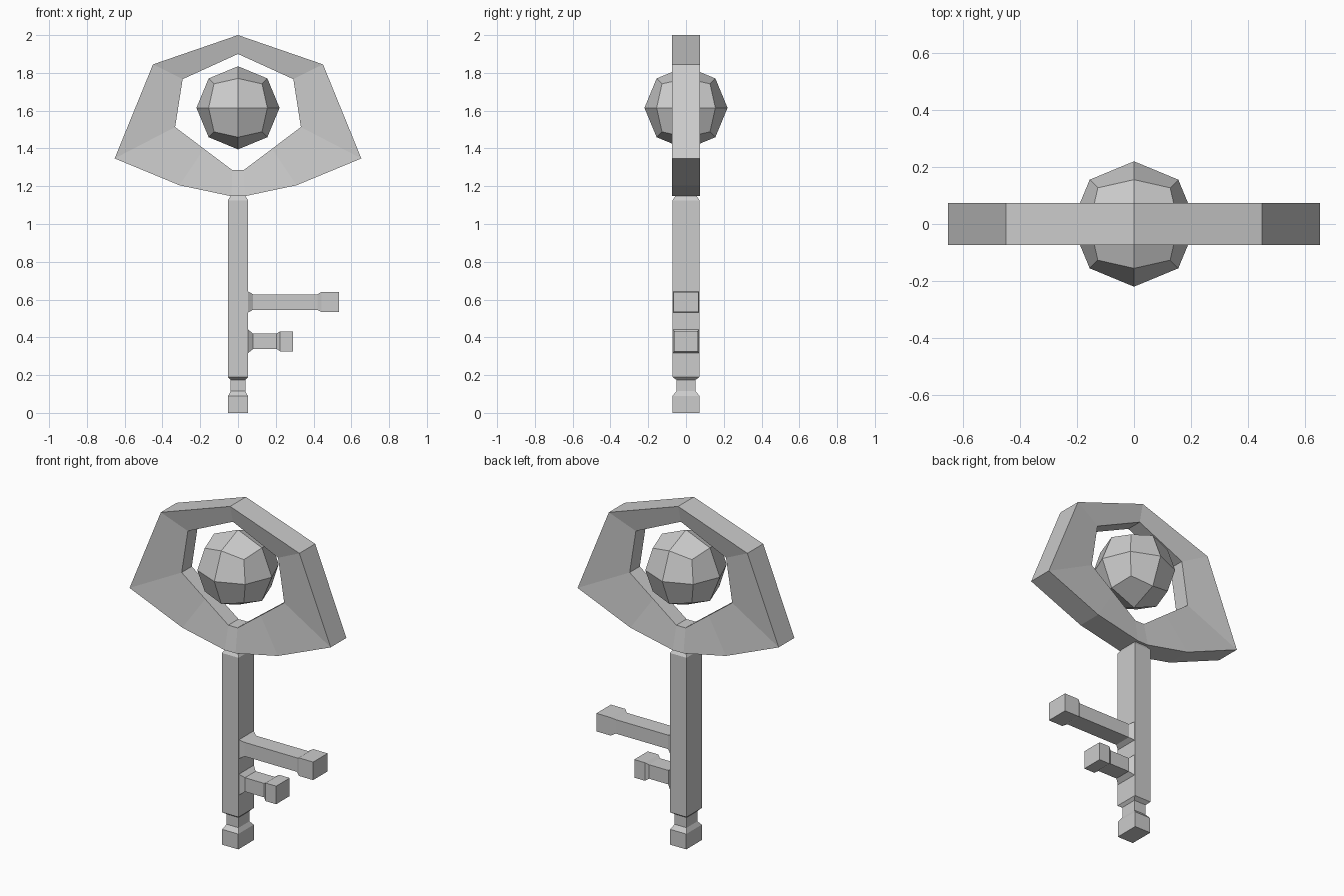
import bpy, bmesh
from mathutils import Vector

if "Cube" in bpy.data.objects:
    bpy.data.objects.remove(bpy.data.objects["Cube"])


def loft(name, sections, closed=False):
    """Bridge four-point sections into one faceted solid."""
    bm = bmesh.new()
    rows = [[bm.verts.new(p) for p in s] for s in sections]
    pairs = list(zip(rows, rows[1:]))
    if closed:
        pairs.append((rows[-1], rows[0]))
    else:
        bm.faces.new(rows[0])
        bm.faces.new(rows[-1])
    for a, b in pairs:
        for i in range(4):
            j = (i + 1) % 4
            bm.faces.new((a[i], a[j], b[j], b[i]))
    return finish(name, bm)


def finish(name, bm):
    bmesh.ops.recalc_face_normals(bm, faces=bm.faces[:])
    mesh = bpy.data.meshes.new(name)
    bm.to_mesh(mesh)
    bm.free()
    obj = bpy.data.objects.new(name, mesh)
    bpy.context.collection.objects.link(obj)
    return obj


SIGNS = ((-1, -1), (1, -1), (1, 1), (-1, 1))


def post(name, steps):
    # steps: z, half width x, half depth y
    loft(name, [[(a * hx, b * hy, z) for a, b in SIGNS] for z, hx, hy in steps])


def tooth(name, zc, steps):
    # steps: x, half height z, half depth y
    loft(name, [[(x, b * hy, zc + a * hz) for a, b in SIGNS] for x, hz, hy in steps])


# Bow: outer and inner outline, thinner towards the opening
half = [((0, 2.0), (0, 1.9)),
        ((0.45, 1.845), (0.293, 1.767)),
        ((0.653, 1.347), (0.333, 1.513)),
        ((0.31, 1.205), (0.18, 1.398)),
        ((0.035, 1.147), (0.03, 1.285))]
mirrored = [((-o[0], o[1]), (-i[0], i[1])) for o, i in reversed(half[1:])]
OUT, INN = 0.073, 0.047
loft("key_bow", [[(o[0], -OUT, o[1]), (o[0], OUT, o[1]),
                  (i[0], INN, i[1]), (i[0], -INN, i[1])]
                 for o, i in half + mirrored], closed=True)

# Gem: cube split once and pushed out to a sphere
bm = bmesh.new()
bmesh.ops.create_cube(bm, size=2)
bmesh.ops.subdivide_edges(bm, edges=bm.edges[:], cuts=1, use_grid_fill=True)
for v in bm.verts:
    v.co = v.co.normalized() * 0.22 + Vector((0, 0, 1.615))
finish("gem", bm)

# Shaft with chamfered ends, neck and foot
post("shaft", [(0, 0.052, 0.072), (0.09, 0.052, 0.072), (0.115, 0.039, 0.05),
               (0.175, 0.039, 0.05), (0.19, 0.054, 0.072),
               (1.125, 0.054, 0.072), (1.15, 0.038, 0.055)])

# Teeth with flared roots and block ends
tooth("upper_tooth", 0.587, [(0.05, 0.058, 0.072), (0.08, 0.041, 0.052),
                             (0.42, 0.041, 0.052), (0.442, 0.053, 0.067),
                             (0.535, 0.053, 0.067)])
tooth("lower_tooth", 0.379, [(0.05, 0.065, 0.072), (0.08, 0.041, 0.05),
                             (0.205, 0.041, 0.05), (0.223, 0.053, 0.063),
                             (0.292, 0.053, 0.063)])
